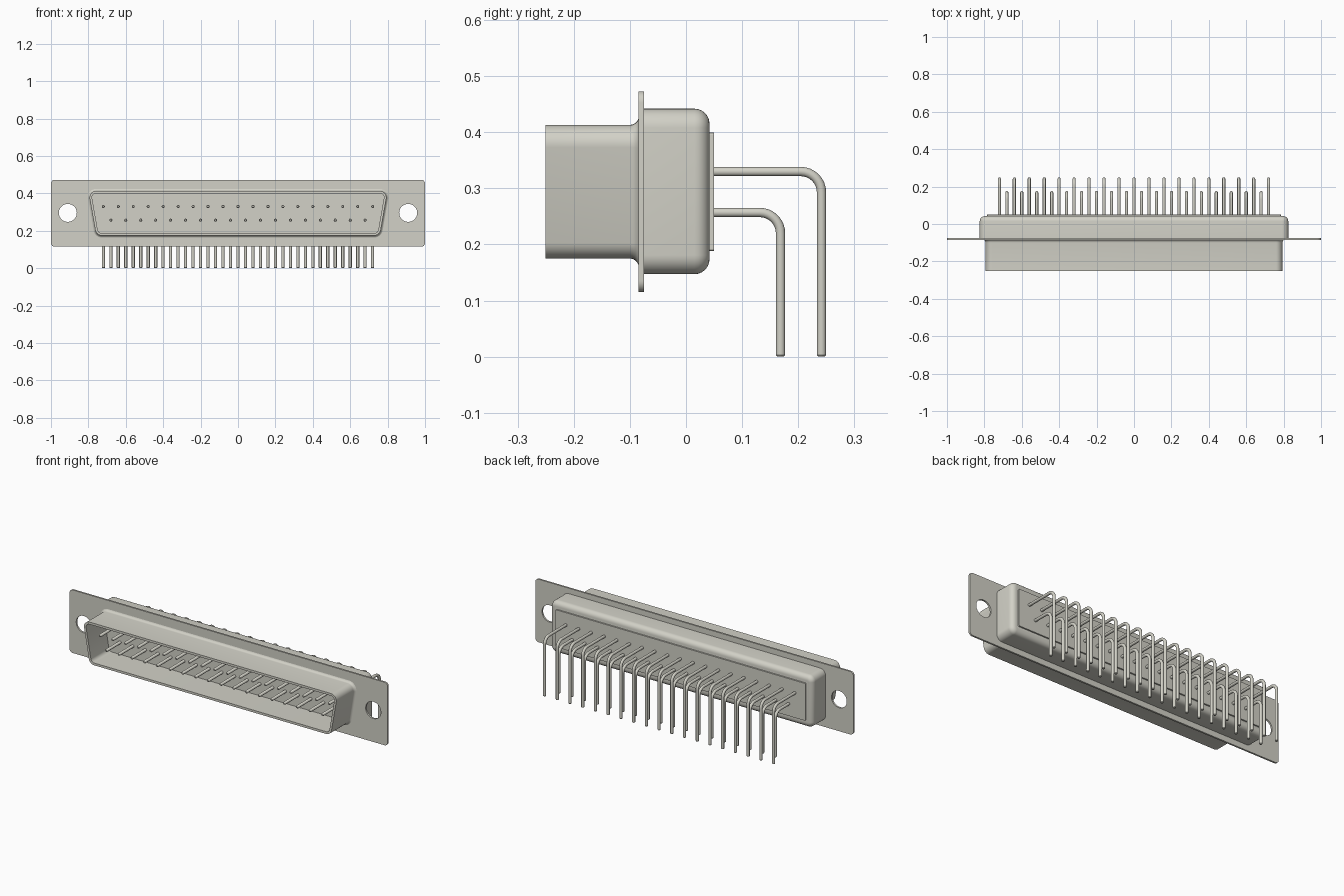
import bpy
import bmesh
from math import sin, cos, pi, radians, tan
from mathutils import Vector

cube = bpy.data.objects.get("Cube")
if cube:
    bpy.data.objects.remove(cube)

metal = bpy.data.materials.new("warm_grey_metal")
metal.use_nodes = True
COLOUR = (0.645, 0.638, 0.571, 1)
metal.diffuse_color = COLOUR
metal.node_tree.nodes["Principled BSDF"].inputs["Base Color"].default_value = COLOUR


def add_object(name, mesh, location=(0, 0, 0)):
    ob = bpy.data.objects.new(name, mesh)
    ob.location = location
    bpy.context.collection.objects.link(ob)
    return ob


def smooth(ob):
    bpy.ops.object.select_all(action="DESELECT")
    ob.select_set(True)
    bpy.context.view_layer.objects.active = ob
    bpy.ops.object.shade_smooth_by_angle(angle=radians(35))


def loft_mesh(name, rings):
    """Skin a list of equal-sized rings and cap both ends."""
    bm = bmesh.new()
    loops = [[bm.verts.new(p) for p in ring] for ring in rings]
    n = len(loops[0])
    for a, b in zip(loops, loops[1:]):
        for i in range(n):
            j = (i + 1) % n
            bm.faces.new((a[i], a[j], b[j], b[i]))
    bm.faces.new(loops[0])
    bm.faces.new(loops[-1])
    bmesh.ops.recalc_face_normals(bm, faces=bm.faces)
    mesh = bpy.data.meshes.new(name)
    bm.to_mesh(mesh)
    bm.free()
    mesh.materials.append(metal)
    return mesh


def outline(top, bottom, z0, z1, r, steps=6):
    """Rounded trapezoid in x and z, symmetric about x = 0."""
    corners = [Vector(c) for c in ((bottom, z0), (top, z1), (-top, z1), (-bottom, z0))]
    points = []
    for i, c in enumerate(corners):
        u = (corners[i - 1] - c).normalized()
        v = (corners[(i + 1) % 4] - c).normalized()
        half = u.angle(v) / 2
        centre = c + (u + v).normalized() * r / sin(half)
        a = c + u * r / tan(half) - centre
        b = c + v * r / tan(half) - centre
        for k in range(steps + 1):
            points.append(centre + a.lerp(b, k / steps).normalized() * r)
    return points


def at_y(points, y):
    return [(p.x, y, p.y) for p in points]


# Mounting flange with two screw holes
curve = bpy.data.curves.new("flange_profile", "CURVE")
curve.dimensions = "2D"
curve.fill_mode = "BOTH"
curve.extrude = 0.005
loops = [[tuple(p) for p in outline(1, 1, 0.115, 0.473, 0.02)]]
for side in (-1, 1):
    loops.append([(side * 0.91 + 0.048 * cos(t * pi / 20), 0.296 + 0.048 * sin(t * pi / 20))
                  for t in range(40)])
for loop in loops:
    spline = curve.splines.new("POLY")
    spline.points.add(len(loop) - 1)
    for point, (x, z) in zip(spline.points, loop):
        point.co = (x, z, 0, 1)
    spline.use_cyclic_u = True
helper = add_object("flange_helper", curve)
bpy.context.view_layer.update()
mesh = bpy.data.meshes.new_from_object(
    helper.evaluated_get(bpy.context.evaluated_depsgraph_get()))
bpy.data.objects.remove(helper)
mesh.materials.clear()
mesh.materials.append(metal)
flange = add_object("flange", mesh, (0, -0.08, 0))
flange.rotation_euler.x = pi / 2
smooth(flange)


# Hollow front shell with a flared root
def shell_ring(inset, y):
    return at_y(outline(0.80 - 1.19 * inset, 0.758 - 0.84 * inset,
                        0.175 + inset, 0.413 - inset, 0.034 - inset), y)


FLARE = 0.016
rings = [shell_ring(-FLARE * (1 - sin(t * pi / 10)),
                    -0.084 - FLARE * (1 - cos(t * pi / 10))) for t in range(6)]
rings += [shell_ring(0, -0.25), shell_ring(0.013, -0.25), shell_ring(0.013, -0.088)]
smooth(add_object("front_shell", loft_mesh("front_shell", rings)))

# Rear housing with rounded back edges
ROUND = 0.027


def housing_ring(inset, y):
    return at_y(outline(0.825 - inset, 0.825 - inset, 0.147 + inset, 0.442 - inset,
                        0.034 - inset), y)


rings = [housing_ring(0, -0.076)]
rings += [housing_ring(ROUND * (1 - cos(t * pi / 12)), 0.042 - ROUND * (1 - sin(t * pi / 12)))
          for t in range(7)]
smooth(add_object("rear_housing", loft_mesh("rear_housing", rings)))

# Raised insulator panel on the back
panel = outline(0.785, 0.785, 0.188, 0.40, 0.004, 2)
add_object("rear_insulator", loft_mesh("rear_insulator", [at_y(panel, 0.04), at_y(panel, 0.05)]))


# Right-angle contacts, from the mating tip to the board end
def contact_mesh(name, z, y, radius=0.0083, bend=0.037, sides=12):
    path = [(-0.215, z, 0, 0.6), (-0.21, z, 0, 1)]
    for k in range(9):
        a = k * pi / 16
        path.append((y - bend + bend * sin(a), z - bend + bend * cos(a), a, 1))
    path += [(y, 0.003, pi / 2, 1), (y, 0, pi / 2, 0.7)]
    rings = []
    for py, pz, a, scale in path:
        ring = []
        for s in range(sides):
            t = 2 * pi * s / sides
            out = radius * scale * sin(t)
            ring.append((radius * scale * cos(t), py + out * sin(a), pz + out * cos(a)))
        rings.append(ring)
    return loft_mesh(name, rings)


for row, count, z, y in (("upper", 19, 0.33, 0.2415), ("lower", 18, 0.257, 0.1685)):
    mesh = contact_mesh(row + "_contact", z, y)
    for i in range(count):
        ob = add_object(f"{row}_contact_{i + 1}", mesh, ((i - (count - 1) / 2) * 0.08, 0, 0))
    smooth(ob)
